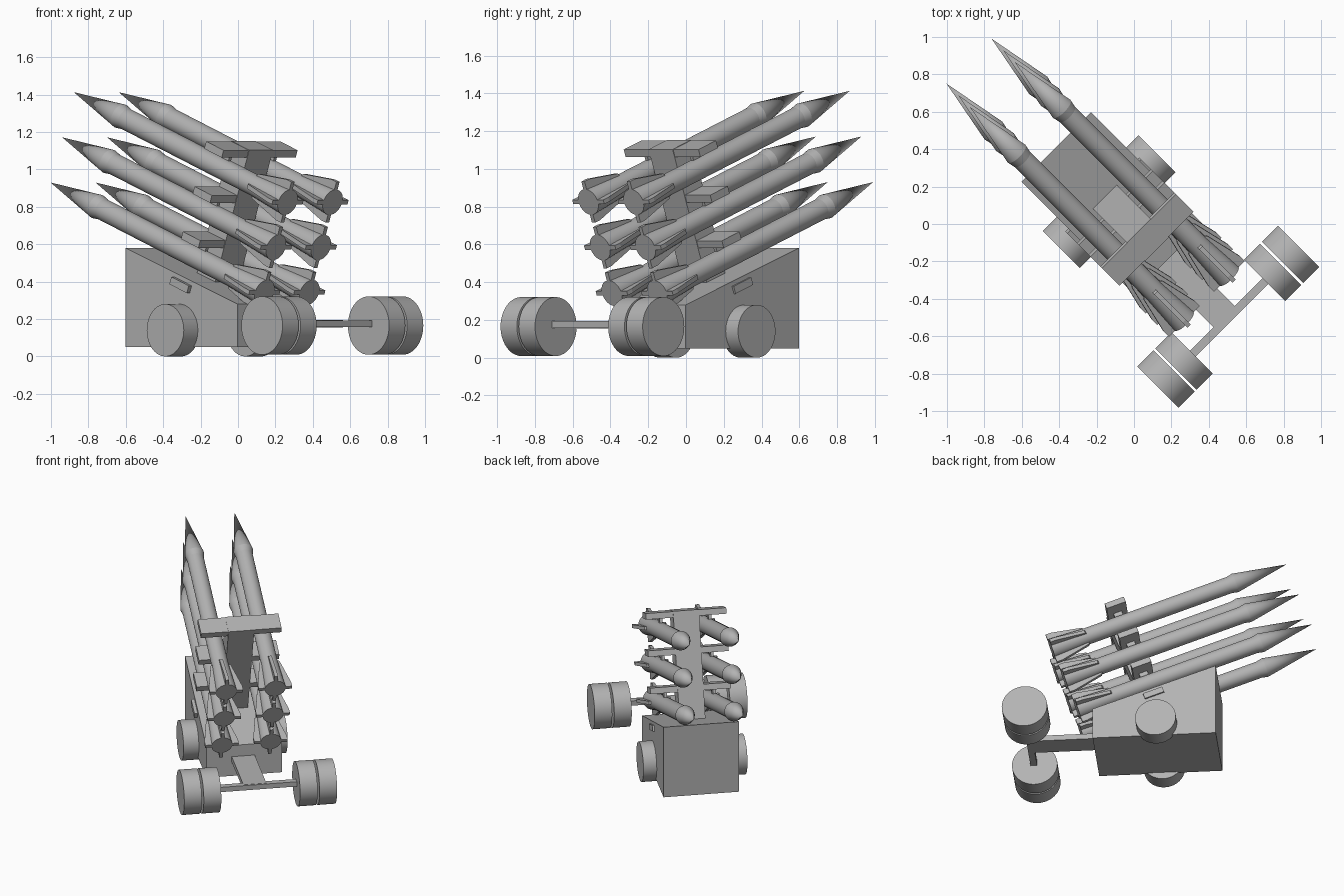
import bpy, bmesh
from math import radians, cos, sin, pi
from mathutils import Matrix, Vector

if "Cube" in bpy.data.objects:
    bpy.data.objects.remove(bpy.data.objects["Cube"])

# Local frame: x = forward, y = sideways, z = up; the whole vehicle is turned 135 degrees
TURN = Matrix.Rotation(radians(135), 4, 'Z')
TILT = Matrix.Rotation(radians(-20), 4, 'Y')
STEP = 0.257                       # spacing of the launcher tiers
RACK = TURN @ Matrix.Translation((0.158, 0.008, 0.382)) @ TILT

# Dark grey paint
PAINT = bpy.data.materials.new("dark_grey")
PAINT.diffuse_color = (0.45, 0.45, 0.45, 1)
PAINT.use_nodes = True
PAINT.node_tree.nodes["Principled BSDF"].inputs["Base Color"].default_value = PAINT.diffuse_color


def finish(name, bm, matrix, smooth_angle=0):
    bmesh.ops.recalc_face_normals(bm, faces=bm.faces[:])
    mesh = bpy.data.meshes.new(name)
    bm.to_mesh(mesh)
    bm.free()
    mesh.materials.append(PAINT)
    ob = bpy.data.objects.new(name, mesh)
    bpy.context.collection.objects.link(ob)
    ob.matrix_world = matrix
    if smooth_angle:
        bpy.ops.object.select_all(action='DESELECT')
        ob.select_set(True)
        bpy.context.view_layer.objects.active = ob
        bpy.ops.object.shade_smooth_by_angle(angle=radians(smooth_angle))
    return ob


def add_prism(bm, points, thickness, matrix=Matrix()):
    """Extrude an (x, z) outline symmetrically along y."""
    sides = [[bm.verts.new(matrix @ Vector((x, s * thickness / 2, z))) for x, z in points]
             for s in (-1, 1)]
    n = len(points)
    bm.faces.new(sides[0])
    bm.faces.new(sides[1][::-1])
    for i in range(n):
        j = (i + 1) % n
        bm.faces.new((sides[0][i], sides[1][i], sides[1][j], sides[0][j]))


def box(name, x0, x1, y, z0, z1, matrix=TURN, yc=0):
    bm = bmesh.new()
    add_prism(bm, [(x0, z0), (x1, z0), (x1, z1), (x0, z1)], y,
              Matrix.Translation((0, yc, 0)))
    return finish(name, bm, matrix)


def add_lathe(bm, profile, seg=48):
    """Revolve (x, radius) points about the x axis, closing both ends."""
    rings = []
    for x, r in profile:
        if r == 0:
            rings.append([bm.verts.new((x, 0, 0))])
        else:
            rings.append([bm.verts.new((x, r * cos(2 * pi * k / seg), r * sin(2 * pi * k / seg)))
                          for k in range(seg)])
    for a, b in zip(rings, rings[1:]):
        for k in range(seg):
            j = (k + 1) % seg
            if len(b) == 1:
                bm.faces.new((a[k], a[j], b[0]))
            else:
                bm.faces.new((a[k], a[j], b[j], b[k]))
    for ring in (rings[0], rings[-1]):
        if len(ring) > 1:
            bm.faces.new(ring)


def wheel(name, x, y, z, r, width):
    bm = bmesh.new()
    add_lathe(bm, [(-width / 2, r), (width / 2, r)])
    finish(name, bm, TURN @ Matrix.Translation((x, y, z)) @ Matrix.Rotation(pi / 2, 4, 'Z'), 30)


def missile(name, y, h):
    bm = bmesh.new()
    # flared tail, tube, stepped nose cone
    add_lathe(bm, [(0, 0.072), (0.25, 0.058), (1.30, 0.058), (1.345, 0.067), (1.722, 0)])
    # four tapered tail fins
    for k in range(4):
        add_prism(bm, [(0, 0.04), (0.27, 0.04), (0.25, 0.07), (0.04, 0.116), (0, 0.116)],
                  0.024, Matrix.Rotation(k * pi / 2, 4, 'X'))
    finish(name, bm, RACK @ Matrix.Translation((-0.518, y, h)), 8.5)


# Hull with a sloping rear deck
bm = bmesh.new()
add_prism(bm, [(-0.262, 0.05), (0.585, 0.05), (0.585, 0.58), (-0.262, 0.28)], 0.525)
finish("hull", bm, TURN @ Matrix.Translation((0, 0.003, 0)))

# Tow beam and rear axle
box("tow_beam", -0.725, -0.25, 0.16, 0.155, 0.195, TURN, 0.01)
box("rear_axle", -0.735, -0.69, 0.62, 0.157, 0.193)

# Front wheels and twin rear wheels on each side
for s, side in ((1, "left"), (-1, "right")):
    wheel("front_wheel_" + side, 0.178, s * 0.302 + 0.01, 0.14, 0.14, 0.12)
    wheel("rear_wheel_inner_" + side, -0.707, s * 0.335 - 0.006, 0.165, 0.156, 0.122)
    wheel("rear_wheel_outer_" + side, -0.707, s * 0.471 - 0.006, 0.165, 0.156, 0.122)

# Launcher column and cross arms, in the tilted rack frame
box("launcher_column", -0.073, 0.073, 0.18, -0.05, 3 * STEP + 0.023, RACK)
for i in range(4):
    for s, side in ((1, "left"), (-1, "right")):
        box(f"cross_arm_{side}_{i}", -0.07, 0.07, 0.2, i * STEP - 0.021, i * STEP + 0.021,
            RACK, s * 0.18)

# Missiles hung under the upper arms, with short hanger lugs
for i in range(3):
    for s, side in ((1, "left"), (-1, "right")):
        h = (i + 1) * STEP - 0.112
        missile(f"missile_{side}_{i}", s * 0.17, h)
        box(f"hanger_{side}_{i}", -0.03, 0.03, 0.02, h + 0.05, h + 0.1, RACK, s * 0.17)
